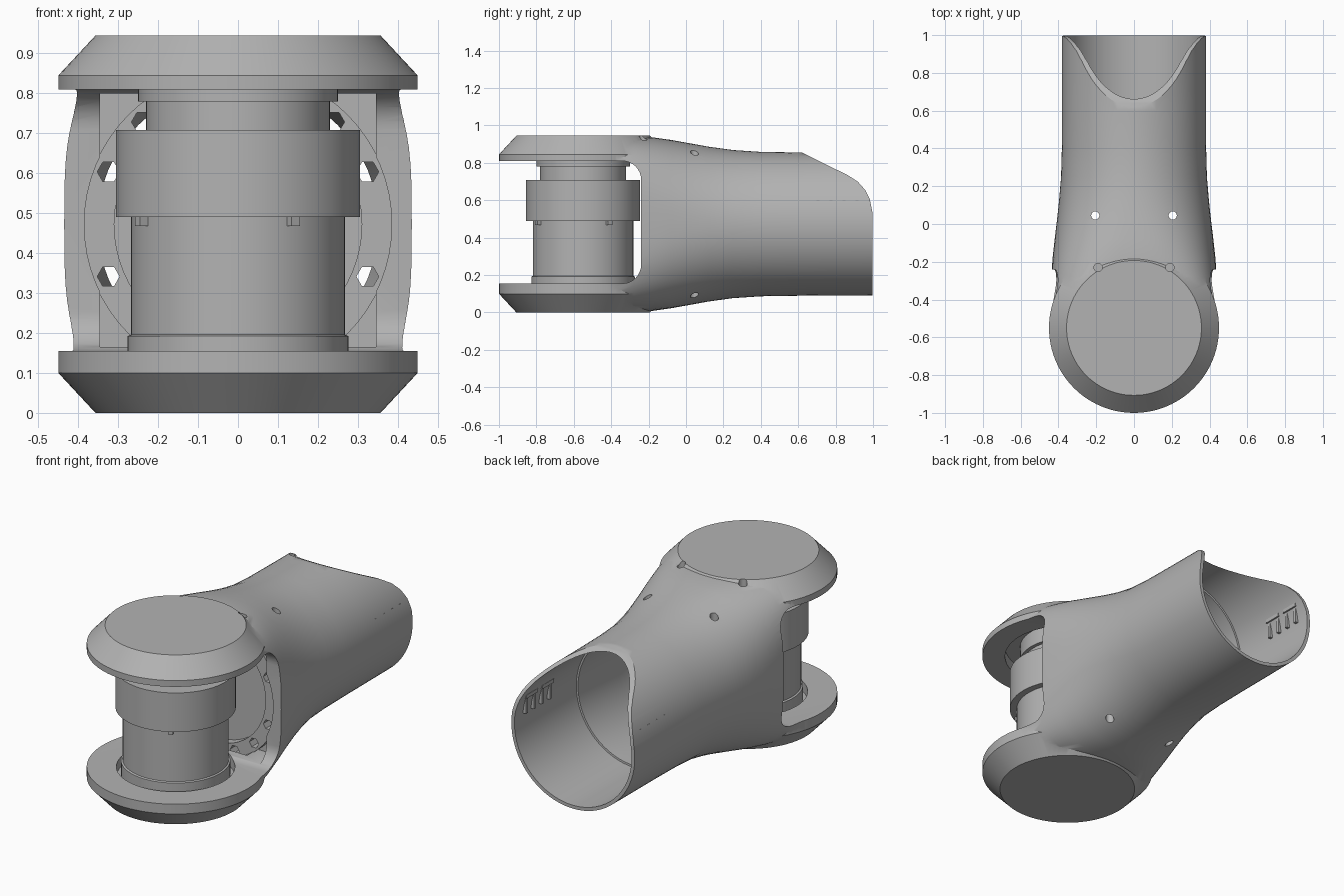
import bpy, bmesh, math
from mathutils import Matrix

old = bpy.data.objects.get("Cube")
if old:
    bpy.data.objects.remove(old, do_unlink=True)

grey = bpy.data.materials.new("mid grey")
grey.use_nodes = True
grey.diffuse_color = (0.45, 0.45, 0.45, 1)
grey.node_tree.nodes["Principled BSDF"].inputs["Base Color"].default_value = grey.diffuse_color

MID = 0.4725      # height of the tube axis
HEAD = -0.55      # y of the joint axis


def finish(name, bm):
    bmesh.ops.recalc_face_normals(bm, faces=bm.faces)
    mesh = bpy.data.meshes.new(name)
    bm.to_mesh(mesh)
    bm.free()
    mesh.materials.append(grey)
    ob = bpy.data.objects.new(name, mesh)
    bpy.context.collection.objects.link(ob)
    return ob


def loft(name, rings):
    """Skin a list of equal point rings and cap both ends."""
    bm = bmesh.new()
    loops = [[bm.verts.new(p) for p in ring] for ring in rings]
    n = len(loops[0])
    for a, b in zip(loops, loops[1:]):
        for i in range(n):
            j = (i + 1) % n
            bm.faces.new((a[i], a[j], b[j], b[i]))
    bm.faces.new(loops[0])
    bm.faces.new(loops[-1])
    return finish(name, bm)


def angles(n):
    return [2 * math.pi * i / n for i in range(n)]


def lathe_z(name, profile, x=0, y=HEAD, n=64):
    return loft(name, [[(x + r * math.cos(a), y + r * math.sin(a), z) for a in angles(n)]
                       for r, z in profile])


def lathe_y(name, profile, x=0, z=MID, n=64):
    return loft(name, [[(x + r * math.cos(a), y, z + r * math.sin(a)) for a in angles(n)]
                       for r, y in profile])


def extrude_x(name, outline, half):
    return loft(name, [[(x, y, z) for y, z in outline] for x in (-half, half)])


def box(name, centre, size, turn=0):
    bm = bmesh.new()
    bmesh.ops.create_cube(bm, size=1)
    bm.transform(Matrix.Translation(centre) @ Matrix.Rotation(turn, 4, 'Z')
                 @ Matrix.Diagonal((*size, 1)))
    return finish(name, bm)


def boolean(ob, tool, operation='DIFFERENCE'):
    mod = ob.modifiers.new("bool", 'BOOLEAN')
    mod.operation, mod.solver, mod.object = operation, 'EXACT', tool
    bpy.context.view_layer.objects.active = ob
    bpy.ops.object.modifier_apply(modifier=mod.name)
    bpy.data.objects.remove(tool, do_unlink=True)


def smooth(ob, degrees=30):
    bpy.ops.object.select_all(action='DESELECT')
    ob.select_set(True)
    bpy.context.view_layer.objects.active = ob
    bpy.ops.object.shade_smooth_by_angle(angle=math.radians(degrees))


# Outer housing: squarish section at the head easing into a round tube
def section(y, w, h, power):
    ring = []
    for a in angles(80):
        c, s = math.cos(a), math.sin(a)
        ring.append((w * math.copysign(abs(c) ** (2 / power), c), y,
                     MID + h * math.copysign(abs(s) ** (2 / power), s)))
    return ring


stations = [(-0.55, 0.446, 0.466, 5.5), (-0.4, 0.444, 0.466, 4.6), (-0.28, 0.438, 0.466, 3.6),
            (-0.18, 0.431, 0.464, 2.9), (-0.08, 0.42, 0.45, 2.5), (0.02, 0.408, 0.432, 2.25),
            (0.12, 0.397, 0.414, 2.1), (0.25, 0.386, 0.396, 2), (0.4, 0.382, 0.386, 2),
            (0.6, 0.381, 0.383, 2), (1.0, 0.381, 0.381, 2)]
housing = loft("housing", [section(*s) for s in stations])
head = lathe_z("head", [(0.357, 0), (0.45, 0.1), (0.45, 0.845), (0.357, 0.945)], n=96)
boolean(housing, head, 'UNION')

# Fork slot with rounded inner corners
low, high, back, r = 0.155, 0.81, -0.24, 0.1
slot = [(-1.3, high), (-1.3, low)]
for z, start in ((low + r, -90), (high - r, 0)):
    for k in range(9):
        a = math.radians(start + k * 90 / 8)
        slot.append((back - r + r * math.cos(a), z + r * math.sin(a)))
boolean(housing, extrude_x("slot_cutter", slot, 0.7))

# Chamber behind the slot, then the tube bore with a small step
boolean(housing, box("chamber_cutter", (0, -0.28, 0.4825), (0.69, 0.24, 0.635)))
boolean(housing, lathe_y("bore_cutter", [(0.385, -0.25), (0.385, -0.08), (0.352, 0.1),
                                         (0.352, 0.45), (0.362, 0.451), (0.362, 1.2)]))

# Round seats for the motor in both fork plates
boolean(housing, lathe_z("lower_seat_cutter", [(0.3, 0.1), (0.3, 0.2)]))
boolean(housing, lathe_z("upper_seat_cutter", [(0.33, 0.76), (0.33, 0.87)]))

# Scooped rear edge
scoop = [(0.6, 0.866), (0.64, 0.845), (0.75, 0.79), (0.86, 0.737), (0.91, 0.7), (0.95, 0.655),
         (0.975, 0.605), (0.988, 0.54), (0.99, 0.1), (0.985, 0.0), (1.2, 0.0), (1.2, 1.2), (0.6, 1.2)]
# the lower rim stays square, so the scoop fades into the end plane
scoop = [(y + 0.008 if 0.9 < y < 1 else y, z) for y, z in scoop]
boolean(housing, extrude_x("scoop_cutter", scoop, 0.7))

# Screw holes
for side in (-1, 1):
    boolean(housing, lathe_z("through_hole_cutter", [(0.022, -0.1), (0.022, 1.1)],
                             side * 0.205, 0.045, 16))
    boolean(housing, lathe_z("blind_hole_cutter", [(0.022, 0.89), (0.022, 1.1)],
                             side * 0.19, -0.23, 16))
smooth(housing)

# Bulkhead: disc plus a raised ring pierced near its rim
bulkhead = lathe_y("bulkhead", [(0.388, -0.2), (0.388, -0.12)])
boolean(bulkhead, lathe_y("recess_cutter", [(0.31, -0.3), (0.31, -0.15)]))
for degrees in (22, 47, 70):
    for sx in (-1, 1):
        for sz in (-1, 1):
            a = math.radians(degrees)
            boolean(bulkhead, lathe_y("notch_cutter", [(0.028, -0.3), (0.028, 0)],
                                      sx * 0.35 * math.cos(a), MID + sz * 0.35 * math.sin(a), 6))
smooth(bulkhead)

# Motor: stepped cylinder standing between the fork plates
motor = lathe_z("motor", [(0.277, 0.09), (0.277, 0.192), (0.268, 0.196), (0.268, 0.49),
                          (0.305, 0.49), (0.305, 0.708), (0.23, 0.708), (0.23, 0.78),
                          (0.25, 0.78), (0.25, 0.88)])
smooth(motor)

# Small tabs below the motor collar
for k in range(4):
    a = math.radians(30 + 90 * k)
    box("motor_tab", (0.275 * math.cos(a), HEAD + 0.275 * math.sin(a), 0.48),
        (0.03, 0.025, 0.025), a)

# Clips on the inner tube wall
for side in (-1, 1):
    for y in (0.74, 0.88):
        box("clip_bar", (side * 0.343, y, 0.6), (0.02, 0.1, 0.02))
        for dy in (-0.035, 0.035):
            box("clip_prong", (side * 0.351, y + dy, 0.55), (0.018, 0.016, 0.1))
